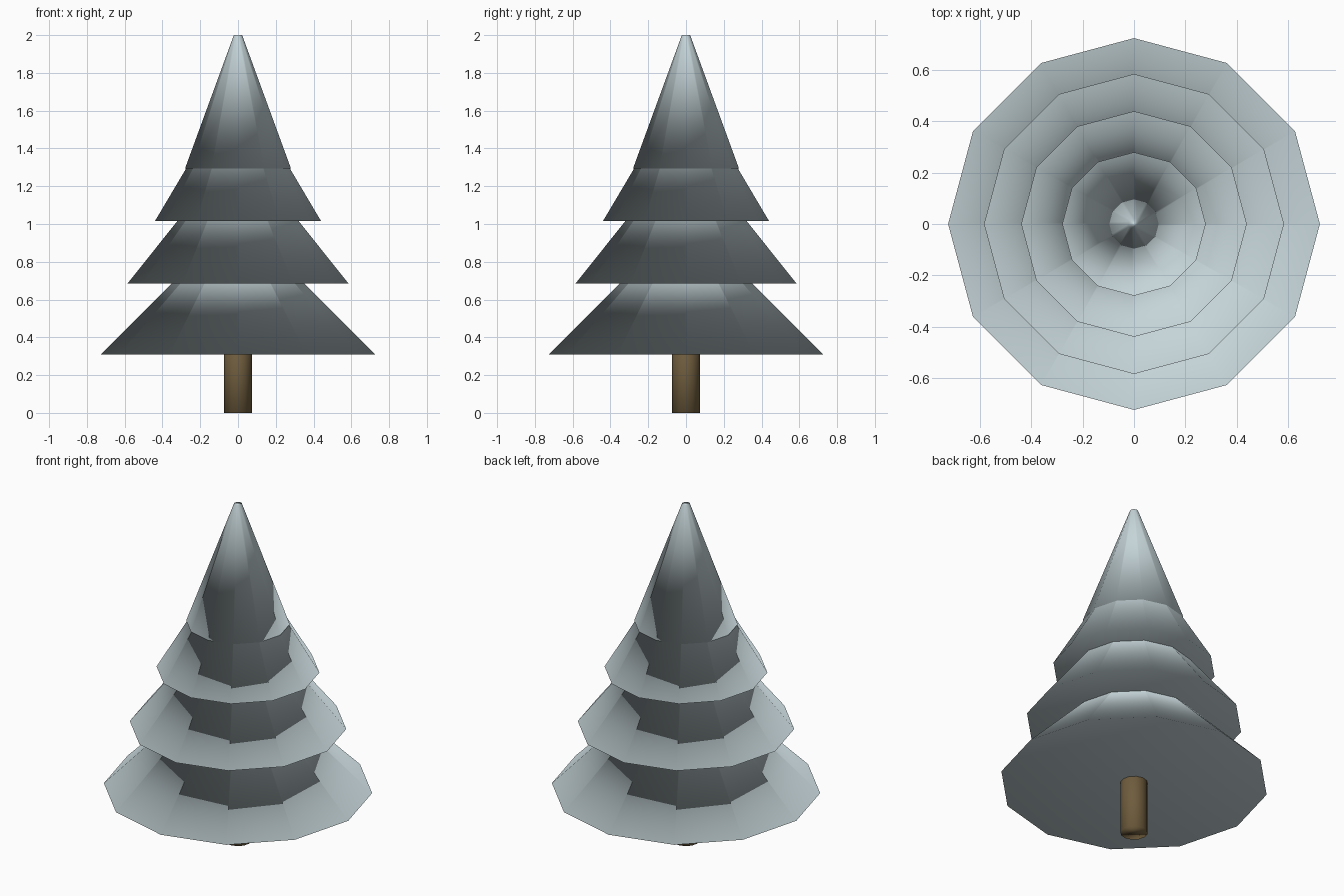
import bpy

if "Cube" in bpy.data.objects:
    bpy.data.objects.remove(bpy.data.objects["Cube"])

SIDES = 12


def material(name, rgb):
    mat = bpy.data.materials.new(name)
    mat.diffuse_color = (*rgb, 1.0)
    mat.use_nodes = True
    mat.node_tree.nodes["Principled BSDF"].inputs["Base Color"].default_value = mat.diffuse_color
    return mat


def frustum(name, r_bottom, r_top, z_bottom, height, mat):
    """Capped, soft-shaded 12-sided cone section standing on z_bottom."""
    bpy.ops.mesh.primitive_cone_add(
        vertices=SIDES, radius1=r_bottom, radius2=r_top, depth=height,
        location=(0, 0, z_bottom + height / 2))
    obj = bpy.context.object
    obj.name = name
    obj.data.materials.append(mat)
    bpy.ops.object.shade_smooth()
    # large caps bend the rim normals downwards
    mod = obj.modifiers.new("area_normals", "WEIGHTED_NORMAL")
    mod.mode = "FACE_AREA"
    return obj


needles = material("frosty_needles", (0.56, 0.66, 0.69))
bark = material("brown_bark", (0.156, 0.106, 0.046))

# Trunk, ending inside the lowest tier
frustum("trunk", 0.074, 0.074, 0.0, 0.40, bark)

# Four overlapping branch tiers, widest at the bottom
TIERS = [(0.725, 0.31), (0.585, 0.685), (0.44, 1.015), (0.28, 1.295)]
for i, (radius, z) in enumerate(TIERS):
    frustum(f"branch_tier_{i + 1}", radius, 0.022, z, 0.705, needles)
